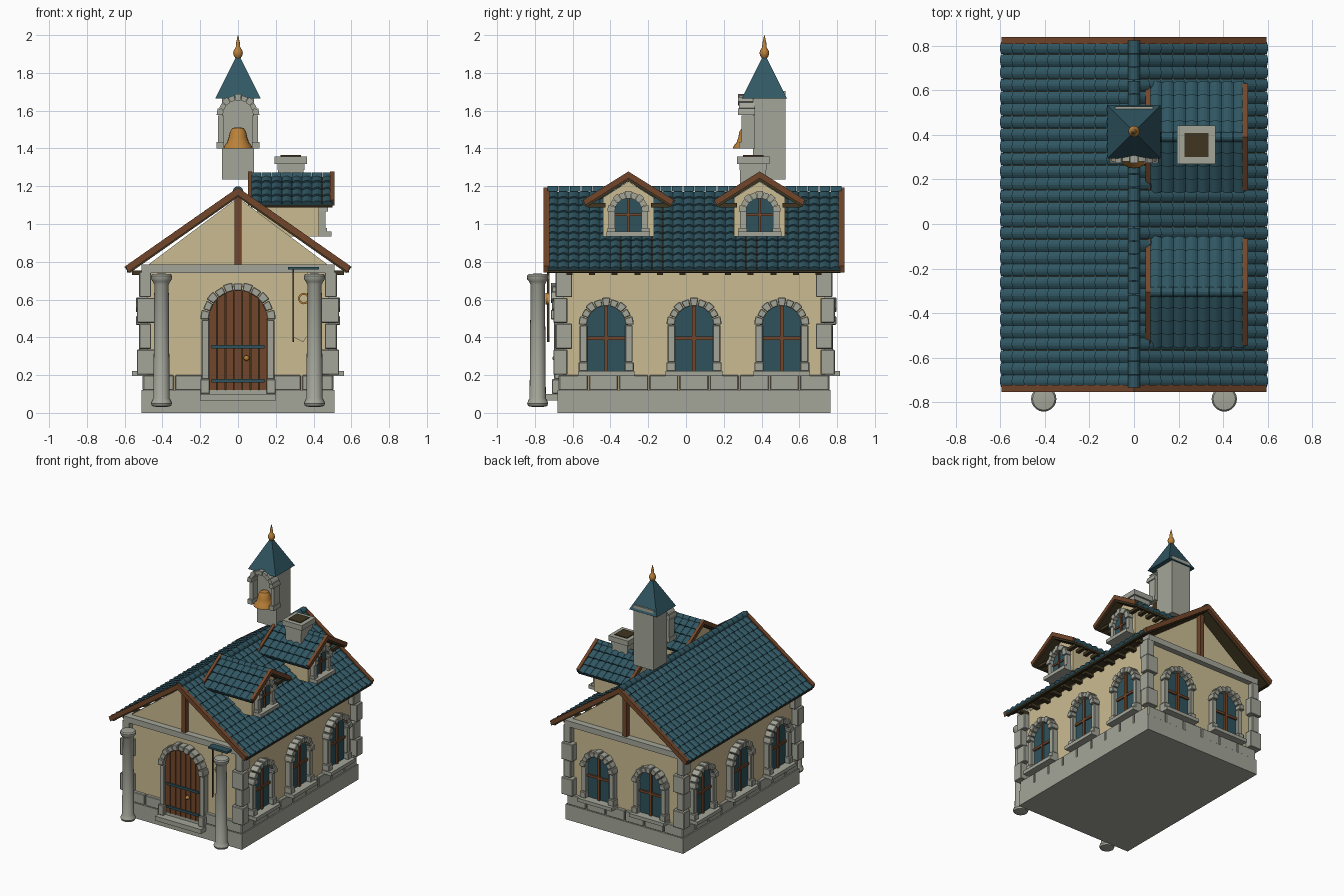
import bpy, bmesh, math
from mathutils import Matrix, Vector

if "Cube" in bpy.data.objects:
    bpy.data.objects.remove(bpy.data.objects["Cube"])

def mat(name, r, g, b):
    m = bpy.data.materials.new(name)
    m.diffuse_color = (r, g, b, 1)
    m.use_nodes = True
    m.node_tree.nodes["Principled BSDF"].inputs["Base Color"].default_value = m.diffuse_color
    return m

STONE = mat("grey stone", .37, .38, .32)
PLASTER = mat("cream plaster", .60, .50, .29)
TILE = mat("teal roof", .030, .095, .125)
GLASS = mat("blue glass", .028, .085, .11)
WOOD = mat("brown wood", .17, .062, .024)
DARK = mat("dark wood", .05, .036, .015)
GOLD = mat("bell gold", .50, .22, .04)
YC = .0425                      # centre of the building along y
I = Matrix()
parts = {}

def P(name, m):
    if name not in parts:
        parts[name] = (bmesh.new(), m)
    return parts[name][0]

def loft(bm, a, b):
    va, vb = [bm.verts.new(p) for p in a], [bm.verts.new(p) for p in b]
    bm.faces.new(va)
    bm.faces.new(vb[::-1])
    n = len(a)
    for i in range(n):
        bm.faces.new((va[i], va[(i + 1) % n], vb[(i + 1) % n], vb[i]))

def prism(name, m, pts, d0, d1, M=I):
    """Outline (across, up) extruded from depth d0 to d1 outward (local -y)."""
    loft(P(name, m), [M @ Vector((u, -d0, w)) for u, w in pts],
         [M @ Vector((u, -d1, w)) for u, w in pts])

def box(name, m, x0, x1, y0, y1, z0, z1, M=I):
    prism(name, m, [(x0, z0), (x1, z0), (x1, z1), (x0, z1)], -y1, -y0, M)

def lathe(name, m, prof, loc, seg=20):
    bm = P(name, m)
    rings = [[bm.verts.new(Vector(loc) + Vector((r * math.cos(2 * math.pi * i / seg),
              r * math.sin(2 * math.pi * i / seg), z))) for i in range(seg)] for r, z in prof]
    for a, b in zip(rings, rings[1:]):
        for i in range(seg):
            bm.faces.new((a[i], a[(i + 1) % seg], b[(i + 1) % seg], b[i]))
    bm.faces.new(rings[0][::-1])
    bm.faces.new(rings[-1])

def frame(x, y, deg):
    return Matrix.Translation((x, y, 0)) @ Matrix.Rotation(math.radians(deg), 4, 'Z')

def arch_pts(hw, z0, zs, n=14):
    return [(-hw, z0), (hw, z0)] + [(hw * math.cos(math.pi * i / n), zs + hw * math.sin(math.pi * i / n))
                                    for i in range(n + 1)]

def surround(name, hw, ro, z0, zs, d, M, stones=9):
    """Jambs with feet and an arch of separate stones."""
    for s in (-1, 1):
        foot = z0 + (zs - z0) * .2
        a, b = sorted((s * (hw - .005), s * ro))
        box(name, STONE, a, b, -d * .8, .01, foot, zs, M)
        a, b = sorted((s * (hw - .008), s * (ro + .006)))
        box(name, STONE, a, b, -d, .01, z0, foot, M)
    for i in range(stones):
        a0, a1 = math.pi * (i + .04) / stones, math.pi * (i + .96) / stones
        k = .006 if i % 2 == 0 else 0
        arc = [(r * math.cos(a), zs + r * math.sin(a)) for r, a in
               ((hw - .003, a0), (ro + k, a0), (ro + k, (a0 + a1) / 2), (ro + k, a1), (hw - .003, a1))]
        prism(name, STONE, arc, -.01, d + k, M)

def window(name, hw, ro, z0, zs, d, M):
    prism(name + "_glass", GLASS, arch_pts(hw, z0, zs), -.01, d * .3, M)
    t = hw * .09
    box(name + "_bars", WOOD, -t, t, -d * .55, 0, z0, zs + hw, M)
    zm = z0 + (zs + hw - z0) * .5
    box(name + "_bars", WOOD, -hw, hw, -d * .5, 0, zm - t, zm + t, M)
    surround(name + "_surround", hw, ro, z0, zs, d, M)
    box(name + "_sill", STONE, -ro - .01, ro + .01, -d - .025, .01, z0 - .025, z0 + .002, M)

def roof_slope(name, M, length, run, rise, ze, rows, cols):
    """Sloping slab covered in rounded tiles; the eave faces local -y at z = ze."""
    S = M @ Matrix.Translation((0, -run, ze)) @ Matrix.Rotation(math.atan2(rise, run), 4, 'X')
    L = math.hypot(run, rise)
    box(name + "_boards", DARK, -length / 2, length / 2, 0, L, -.02, 0, S)
    bm, w, dv = P(name + "_tiles", TILE), length / cols, L / rows
    for r in range(rows):
        for c in range(cols):
            u = -length / 2 + (c + .5) * w
            def end(v, lift, h):
                arc = [(-1 + .4 * k) for k in range(6)]
                prof = [(t, lift + h * math.cos(t * 1.45)) for t in arc] + [(1, -.004), (-1, -.004)]
                return [S @ Vector((u + t * w * .49, v, z)) for t, z in prof]
            loft(bm, end(r * dv - .004, .011, .013), end(min((r + 1) * dv + .008, L), .001, .011))

def ridge(name, M, length, z, r, n):
    for i in range(n):
        y0 = -length / 2 + i * length / n
        pts = [(r * math.cos(math.pi * k / 6), z + r * math.sin(math.pi * k / 6)) for k in range(7)]
        prism(name, TILE, pts, y0, y0 + length / n * .95, M)

def barge(name, M, hw, zr, ze, th, d0, d1):
    for s in (-1, 1):
        prism(name, WOOD, [(0, zr), (s * hw, ze), (s * (hw - .012), ze - th * .8), (0, zr - th)], d0, d1, M)

# plinth, walls and stone course
box("plinth", STONE, -.51, .51, YC - .7225, YC + .7225, 0, .12)
box("walls", PLASTER, -.48, .48, YC - .6925, YC + .6925, .1, .76)
for deg, half, dist, n in ((0, .505, .7175, 6), (180, .505, .7175, 6), (90, .7175, .505, 9), (-90, .7175, .505, 9)):
    M = frame(0, YC, deg)
    w = 2 * half / n
    for i in range(n):
        u = -half + i * w
        if deg == 0 and 1 < i < 4:
            continue
        box("stone_course", STONE, u + .004, u + w - .004, -dist, -dist + .05, .12, .2, M)

# corner stones
for sx in (-1, 1):
    for sy in (-1, 1):
        for i in range(4):
            o, lx, ly = ((.0, .10, .075), (-.012, .075, .10))[i % 2]
            xs = sorted((sx * (.535 + o), sx * (.535 - lx)))
            ys = sorted((YC + sy * (.745 + o), YC + sy * (.745 - ly)))
            box("corner_stones", STONE, *xs, *ys, .202 + i * .137, .335 + i * .137)

# gables at both ends
for deg in (0, 180):
    M = frame(0, YC, deg)
    prism("gable_wall", PLASTER, [(-.475, .76), (.475, .76), (.475, .785), (0, 1.14), (-.475, .785)], .64, .685, M)
    box("gable_beam", STONE, -.51, .51, -.735, -.66, .74, .785, M)
    box("king_post", WOOD, -.018, .018, -.72, -.68, .785, 1.16, M)
    barge("barge_boards", M, .595, 1.193, .778, .042, .765, .797)

# main roof
for deg in (90, -90):
    M = frame(0, YC, deg)
    roof_slope("main_roof", M, 1.55, .585, .41, .757, 11, 28)
    box("eave_fascia", DARK, -.775, .775, -.588, -.565, .742, .772, M)
    for i in range(12):
        u = -.66 + i * .12
        box("rafter_ends", DARK, u - .016, u + .016, -.56, -.47, .73, .755, M)
ridge("main_ridge", frame(0, YC, 0), 1.56, 1.172, .028, 26)

# windows on both long sides and the back
for deg in (90, -90):
    for u in (-.465, 0, .465):
        window("side_window", .105, .14, .22, .465, .055,
               frame(0, YC, deg) @ Matrix.Translation((u, -.48, 0)))
for u in (-.225, .225):
    window("back_window", .105, .14, .22, .465, .055,
           frame(0, YC, 180) @ Matrix.Translation((u, -.6925, 0)))

# door
D = frame(0, YC - .6925, 0)
prism("door_backing", DARK, arch_pts(.158, .1, .493), 0, .015, D)
for i in range(7):
    a, b = -.155 + i * .31 / 7 + .002, -.155 + (i + 1) * .31 / 7 - .002
    top = [(u, .493 + math.sqrt(max(0, .157 ** 2 - u * u))) for u in (b, (a + b) / 2, a)]
    prism("door_planks", WOOD, [(a, .1), (b, .1)] + top, .01, .03, D)
for z in (.17, .35):
    box("door_straps", GLASS, -.14, .14, -.038, -.02, z - .009, z + .009, D)
lathe("door_knob", GOLD, [(.004, -.014), (.013, -.008), (.016, 0), (.013, .008), (.004, .014)],
      (.045, YC - .735, .29), 10)
surround("door_surround", .158, .193, .1, .493, .06, D, 11)
box("door_step", STONE, -.2, .2, -.095, .01, .065, .1, D)

# front columns
for x in (-.405, .405):
    lathe("columns", STONE, [(.03, .032), (.05, .036), (.056, .05), (.05, .066), (.043, .078), (.038, .68),
          (.046, .695), (.056, .708), (.057, .725), (.05, .734), (.02, .737)], (x, -.785, 0))

# hanging banner beside the door
box("banner_bracket", GLASS, .265, .43, -.75, -.68, .758, .772)
box("banner_pole", DARK, .288, .296, -.735, -.727, .375, .76)
prism("banner_cloth", PLASTER, [(.296, .4), (.345, .375), (.37, .41), (.37, .745), (.296, .745)], .722, .728)
ring = [(math.cos(math.pi * k / 8), math.sin(math.pi * k / 8)) for k in range(16)]
for a, b in zip(ring, ring[1:] + ring[:1]):
    prism("banner_ring", GOLD, [(.348 + r * p[0], .605 + r * p[1]) for r, p in
          ((.02, a), (.03, a), (.03, b), (.02, b))], .728, .745)

# dormers on the right slope
for yd in (YC - .3475, YC + .3475):
    M = frame(0, yd, 90)
    prism("dormer_walls", PLASTER, [(-.135, .935), (.135, .935), (.135, 1.14), (0, 1.225), (-.135, 1.14)], .1, .43, M)
    window("dormer_window", .075, .105, .958, 1.065, .04, M @ Matrix.Translation((0, -.43, 0)))
    for deg in (0, 180):
        R = frame(.285, yd, deg)
        roof_slope("dormer_roof", R, .43, .235, .145, 1.105, 4, 8)
        for i in range(6):
            u = -.17 + i * .068
            box("dormer_rafters", DARK, u - .014, u + .014, -.215, -.12, 1.088, 1.11, R)
    ridge("dormer_ridge", frame(.285, yd, 90), .43, 1.25, .022, 8)
    barge("dormer_barge", M, .24, 1.278, 1.128, .036, .487, .512)
    barge("dormer_barge", M, .24, 1.278, 1.128, .036, .052, .075)

# chimney
def block(h, z0, z1, m=STONE, name="chimney"):
    box(name, m, .28 - h, .28 + h, .355 - h, .355 + h, z0, z1)
block(.068, 1.05, 1.29)
block(.072, 1.285, 1.318)
block(.086, 1.318, 1.358)
block(.054, 1.35, 1.364, DARK, "chimney_opening")

# bell tower
box("bell_tower", STONE, -.085, .085, .355, .527, 1.235, 1.705)
surround("bell_arch", .083, .107, 1.4, 1.575, .075, frame(0, .355, 0))
lathe("bell", GOLD, [(.06, 1.4), (.076, 1.4), (.074, 1.412), (.058, 1.43), (.048, 1.46), (.042, 1.49),
      (.03, 1.508), (.008, 1.512)], (0, .325, 0), 20)
sq = [(-1, -1), (1, -1), (1, 1), (-1, 1)]
loft(P("tower_roof", TILE), [(.12 * a, .415 + .12 * b, 1.665) for a, b in sq],
     [(.008 * a, .415 + .008 * b, 1.888) for a, b in sq])
lathe("finial", GOLD, [(.012, 1.875), (.022, 1.89), (.026, 1.905), (.022, 1.92), (.012, 1.935),
      (.011, 1.955), (.001, 2.0)], (0, .415, 0), 12)

# turn the collected parts into objects
for name, (bm, m) in parts.items():
    bmesh.ops.recalc_face_normals(bm, faces=bm.faces)
    me = bpy.data.meshes.new(name)
    bm.to_mesh(me)
    bm.free()
    me.materials.append(m)
    ob = bpy.data.objects.new(name, me)
    bpy.context.collection.objects.link(ob)
    if name in ("corner_stones", "stone_course", "door_surround", "side_window_surround", "back_window_surround"):
        bev = ob.modifiers.new("worn edges", 'BEVEL')
        bev.width, bev.segments = .004, 1
    if name in ("columns", "bell", "finial", "door_knob"):
        bpy.ops.object.select_all(action='DESELECT')
        ob.select_set(True)
        bpy.context.view_layer.objects.active = ob
        bpy.ops.object.shade_smooth_by_angle(angle=math.radians(40))
